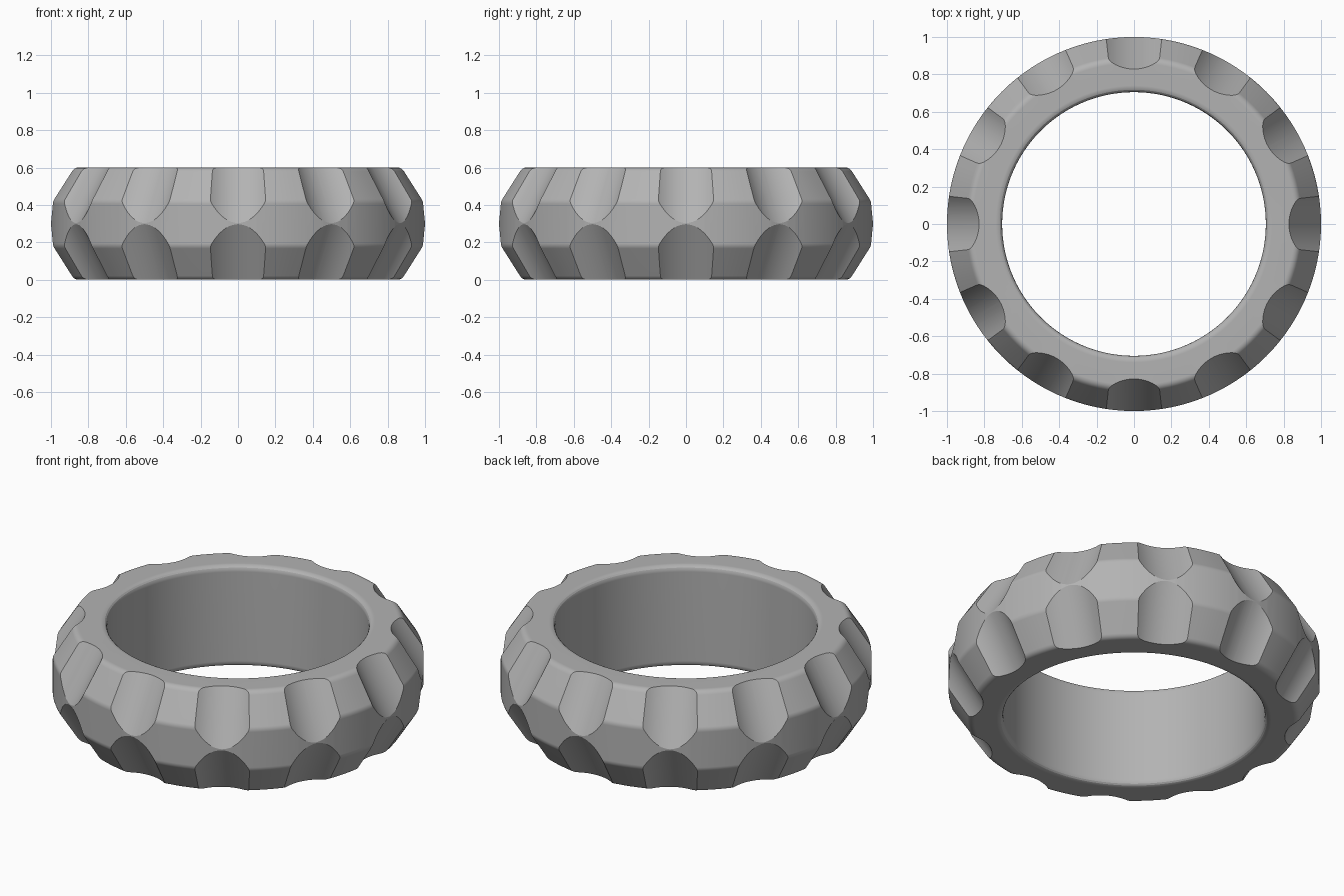
import bpy
import bmesh
from math import pi, radians
from mathutils import Matrix, Vector

HEIGHT = 0.6
COUNT = 12          # scallops around each rim
CUT_RADIUS = 0.25
TILT = radians(30)

if "Cube" in bpy.data.objects:
    bpy.data.objects.remove(bpy.data.objects["Cube"])

grey = bpy.data.materials.new("grey")
grey.use_nodes = True
colour = (0.45, 0.45, 0.45, 1)
grey.diffuse_color = colour
grey.node_tree.nodes["Principled BSDF"].inputs["Base Color"].default_value = colour


def add_object(name, bm):
    mesh = bpy.data.meshes.new(name)
    bm.to_mesh(mesh)
    bm.free()
    mesh.materials.append(grey)
    obj = bpy.data.objects.new(name, mesh)
    bpy.context.collection.objects.link(obj)
    return obj


def rounded(corners, steps=5):
    """Round every corner (radius, height, setback) of a closed profile."""
    points = []
    for i, (r, z, setback) in enumerate(corners):
        here = Vector((r, 0, z))
        before = Vector((corners[i - 1][0], 0, corners[i - 1][1]))
        nxt = corners[(i + 1) % len(corners)]
        after = Vector((nxt[0], 0, nxt[1]))
        a = here + (before - here).normalized() * setback
        b = here + (after - here).normalized() * setback
        for k in range(steps + 1):
            t = k / steps
            points.append(a * (1 - t) ** 2 + here * 2 * t * (1 - t) + b * t ** 2)
    return points


# Ring body: rounded cross-section spun around z
upper = [(1.0, 0.42, 0.015), (0.885, HEIGHT, 0.025), (0.705, HEIGHT, 0.035)]
lower = [(r, HEIGHT - z, s) for r, z, s in reversed(upper)]
bm = bmesh.new()
verts = [bm.verts.new(p) for p in rounded(lower + upper)]
edges = [bm.edges.new((v, verts[(i + 1) % len(verts)])) for i, v in enumerate(verts)]
bmesh.ops.spin(bm, geom=verts + edges, cent=(0, 0, 0), axis=(0, 0, 1),
               angle=2 * pi, steps=120, use_merge=True)
bmesh.ops.remove_doubles(bm, verts=bm.verts, dist=1e-5)
bmesh.ops.recalc_face_normals(bm, faces=bm.faces)
ring = add_object("scalloped_ring", bm)


# Tilted cylinders that cut the scallops of one rim
def scallop_cutters(name, side):
    bm = bmesh.new()
    normal = Vector((0.866, 0, 0.5 * side))
    centre = Vector((0.915, 0, 0.3 + 0.15 * side)) + normal * CUT_RADIUS
    for i in range(COUNT):
        place = (Matrix.Rotation(2 * pi * i / COUNT, 4, "Z")
                 @ Matrix.Translation(centre)
                 @ Matrix.Rotation(-side * TILT, 4, "Y"))
        bmesh.ops.create_cone(bm, cap_ends=True, segments=96, radius1=CUT_RADIUS,
                              radius2=CUT_RADIUS, depth=0.6, matrix=place)
    cutter = add_object(name, bm)
    cutter.hide_render = True
    return cutter


bpy.context.view_layer.objects.active = ring
for name, side in (("upper_cutter", 1), ("lower_cutter", -1)):
    cutter = scallop_cutters(name, side)
    cut = ring.modifiers.new(name, "BOOLEAN")
    cut.operation = "DIFFERENCE"
    cut.solver = "EXACT"
    cut.object = cutter
    bpy.ops.object.modifier_apply(modifier=cut.name)
    bpy.data.objects.remove(cutter)

# Smooth surfaces, crisp scallop edges, flat-looking large faces
bpy.ops.object.select_all(action="DESELECT")
ring.select_set(True)
bpy.ops.object.shade_smooth_by_angle(angle=radians(18))
weighted = ring.modifiers.new("weighted_normals", "WEIGHTED_NORMAL")
weighted.keep_sharp = True
